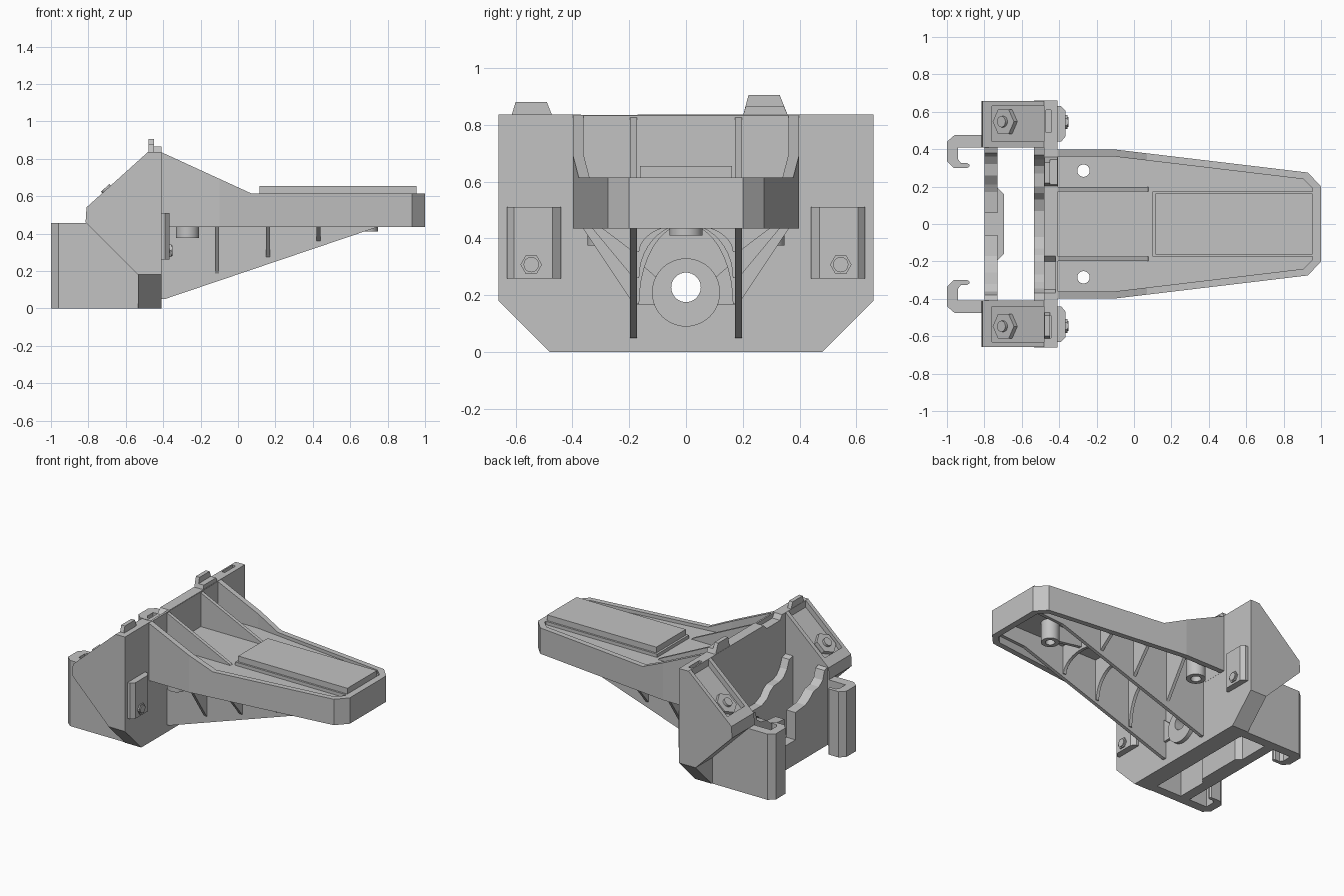
import bpy, bmesh, math
from mathutils import Vector

if "Cube" in bpy.data.objects:
    bpy.data.objects.remove(bpy.data.objects["Cube"], do_unlink=True)

grey = bpy.data.materials.new("plain grey")
grey.use_nodes = True
GREY = (0.54, 0.54, 0.54, 1)
grey.diffuse_color = GREY
grey.node_tree.nodes["Principled BSDF"].inputs["Base Color"].default_value = GREY


def place(axis, a, b, c):
    return Vector({"x": (c, a, b), "y": (a, c, b), "z": (a, b, c)}[axis])


def prism(name, pts, axis, lo, hi):
    """Extrude a flat outline along an axis."""
    bm = bmesh.new()
    low = [bm.verts.new(place(axis, a, b, lo)) for a, b in pts]
    top = [bm.verts.new(place(axis, a, b, hi)) for a, b in pts]
    bm.faces.new(low)
    bm.faces.new(top)
    for i in range(len(pts)):
        j = (i + 1) % len(pts)
        bm.faces.new((low[i], low[j], top[j], top[i]))
    bmesh.ops.recalc_face_normals(bm, faces=bm.faces)
    mesh = bpy.data.meshes.new(name)
    bm.to_mesh(mesh)
    bm.free()
    mesh.materials.append(grey)
    ob = bpy.data.objects.new(name, mesh)
    bpy.context.collection.objects.link(ob)
    return ob


def rect(a0, a1, b0, b1):
    return [(a0, b0), (a1, b0), (a1, b1), (a0, b1)]


def circle(a, b, r, n=32):
    return [(a + r * math.cos(2 * math.pi * i / n), b + r * math.sin(2 * math.pi * i / n)) for i in range(n)]


def box(name, x0, x1, y0, y1, z0, z1):
    return prism(name, rect(x0, x1, y0, y1), "z", z0, z1)


def cylinder(name, a, b, r, axis, lo, hi, n=32):
    ob = prism(name, circle(a, b, r, n), axis, lo, hi)
    bpy.context.view_layer.objects.active = ob
    ob.select_set(True)
    bpy.ops.object.shade_smooth_by_angle()
    ob.select_set(False)
    return ob


def cut(ob, cutter, operation="DIFFERENCE"):
    """Apply a boolean and remove the cutter."""
    mod = ob.modifiers.new("cut", "BOOLEAN")
    mod.operation, mod.solver, mod.object = operation, "EXACT", cutter
    bpy.context.view_layer.objects.active = ob
    bpy.ops.object.modifier_apply(modifier=mod.name)
    bpy.data.objects.remove(cutter, do_unlink=True)


def mirrored(half):
    """Complete an outline whose right half is listed from the bottom up."""
    return half + [(-a, b) for a, b in reversed(half)]


def mirror_x_outline(pts):
    return pts + [(x, -y) for x, y in reversed(pts)]


# Upright plate with chamfered lower corners and a notch in the top edge
plate = prism("upright_plate", [(-.48, 0), (.48, 0), (.66, .18), (.66, .837), (-.17, .837), (-.2, .805),
                                (-.35, .805), (-.37, .837), (-.66, .837), (-.66, .18)], "x", -.48, -.408)
for s in (1, -1):
    y0, y1 = sorted((s * .49, s * .61))
    cut(plate, box("slot", -.5, -.445, y0, y1, .74, .9))

# Thick foot, scalloped inner wall, and bore collar with side webs
foot = prism("plate_foot", mirrored([(.48, 0), (.66, .18)]), "x", -.535, -.41)
wall = prism("inner_wall", mirrored([(.41, 0), (.41, .55), (.37, .54), (.345, .48), (.31, .44), (.27, .425),
                                     (.2, .42), (.165, .4), (.13, .36), (.07, .335)]), "x", -.535, -.475)
collar = cylinder("bore_collar", 0, .21, .12, "x", -.42, -.38, 48)
web = prism("collar_web", mirrored([(.18, .165), (.18, .33), (.1, .26)]), "x", -.42, -.39)
for part in (plate, foot, wall, collar, web):
    cut(part, prism("bore", circle(0, .228, .052), "x", -.6, -.3))

# Rear cross wall with a stepped cradle
cradle = [(.41, 0), (.41, .54), (.38, .53), (.36, .47), (.32, .44), (.26, .43), (.21, .39), (.17, .37),
          (.06, .36), (.06, .17)]
prism("rear_wall", mirrored(cradle), "x", -.8, -.73)
prism("rear_wall_pad", [(-.735, -.2), (-.695, -.16), (-.695, .16), (-.735, .2)], "z", 0, .165)

# Locating tabs on the top edge
prism("tall_tab", [(.2, .83), (.36, .83), (.33, .905), (.22, .905)], "x", -.478, -.45)
prism("tall_tab_step", [(.2, .83), (.36, .83), (.345, .865), (.21, .865)], "x", -.45, -.41)
prism("short_tab", [(-.615, .83), (-.47, .83), (-.49, .88), (-.6, .88)], "x", -.478, -.45)

LID_TILT = -math.atan2(.25, .28)
for s, side in ((1, "left"), (-1, "right")):
    def span(a, b):
        return sorted((s * a, s * b))

    # Side pod with a sloped, recessed lid
    pod = prism(side + "_pod", [(-.47, .837), (-.48, .837), (-.81, .54), (-.815, .46), (-.535, .18), (-.47, .18)],
                "y", *span(.41, .658))
    cut(pod, prism("recess", [(-.48, .9), (-.76, .7), (-.76, .54), (-.48, .79)], "y", *span(.44, .63)))

    # Nut and bolt lying square on the sloped lid
    for part in (prism(side + "_pod_nut", circle(0, 0, .076, 6), "z", -.01, .028),
                 cylinder(side + "_pod_bolt", 0, 0, .03, "z", 0, .045, 16)):
        part.location = (-.68, s * .547, .611)
        part.rotation_euler = (0, LID_TILT, 0)

    # Skirt panel ending in a hooked channel
    hook = [(-.475, .41), (-.94, .41), (-.94, .345), (-.925, .325), (-.89, .325), (-.88, .317), (-.88, .307),
            (-.89, .3), (-.965, .3), (-1, .335), (-1, .44), (-.96, .475), (-.475, .475)]
    prism(side + "_hooked_skirt", [(x, s * y) for x, y in hook], "z", 0, .457)

    # Clip block with nut and bolt on the plate face
    clip = [(-.42, .44), (-.39, .44), (-.365, .47), (-.365, .605), (-.39, .63), (-.42, .63)]
    prism(side + "_clip", [(x, s * y) for x, y in clip], "z", .26, .51)
    prism(side + "_clip_nut", circle(s * .545, .308, .038, 6), "x", -.38, -.356)
    cylinder(side + "_clip_bolt", s * .545, .308, .027, "x", -.38, -.35, 16)


# Arm shell: plan outline trimmed by the side profile, hollow above and below a floor
outer = [(-.42, .398), (-.1, .398), (.93, .275), (1, .2)]
inner = [(-.407, .36), (-.1, .36), (.905, .24), (.955, .19)]
arm = prism("arm_shell", mirror_x_outline(outer), "z", .435, .9)
cut(arm, prism("profile", [(-.5, .4), (1.1, .4), (1.1, .615), (.07, .615), (-.41, .835), (-.5, .835)], "y", -.5, .5),
    "INTERSECT")
cut(arm, prism("upper_hollow", mirror_x_outline(inner), "z", .592, 1))
cut(arm, prism("lower_hollow", mirror_x_outline(inner), "z", .3, .55))
for s in (1, -1):
    cut(arm, prism("hole", circle(-.27, s * .285, .033), "z", .3, .8))

# Raised pad on the arm
box("pad_base", .1, .96, -.175, .175, .58, .615)
box("raised_pad", .115, .955, -.162, .162, .61, .655)


def half_width(x):
    return .365 - max(0, x + .1) * .12


def rib_bottom(x):
    return .05 + (x + .39) * .338


WEBS = (-.112, .16, .43)
for s, side in ((1, "left"), (-1, "right")):
    # Gusset above the floor, long tapering rib below it
    y0, y1 = sorted((s * .173, s * .197))
    prism(side + "_upper_gusset", [(-.42, .58), (.09, .58), (.07, .6), (-.42, .833)], "y", y0, y1)
    prism(side + "_long_rib", [(-.42, .05), (-.39, .05), (.75, .436), (.96, .45), (.96, .57), (-.42, .57)], "y", y0, y1)

    # Screw boss under each floor hole
    boss = cylinder(side + "_screw_boss", -.27, s * .285, .062, "z", .375, .57)
    cut(boss, prism("hole", circle(-.27, s * .285, .033), "z", .3, .8))

    # Triangular outer webs
    for i, x in enumerate(WEBS):
        w = half_width(x)
        z = rib_bottom(x) + .025
        prism(f"{side}_outer_web_{i + 1}", [(s * .185, z), (s * .185, .57), (s * w, .57), (s * w, .44)],
              "x", x - .011, x + .011)

# Arched cross ribs between the long ribs
for i, x in enumerate(WEBS):
    z = rib_bottom(x) + .025
    arch = [(.165 * math.cos(a), z + (.45 - z) * math.sin(a)) for a in (math.pi * k / 20 for k in range(21))]
    prism(f"cross_rib_{i + 1}", [(-.185, .57), (.185, .57), (.185, z)] + arch + [(-.185, z)], "x", x - .011, x + .011)

# Tip boss and its short centre rib
tip = cylinder("tip_boss", .69, 0, .058, "z", .41, .57)
cut(tip, prism("hole", circle(.69, 0, .03), "z", .3, .54))
prism("centre_rib", [(.42, .47), (.64, .435), (.64, .57), (.42, .57)], "y", -.012, .012)
